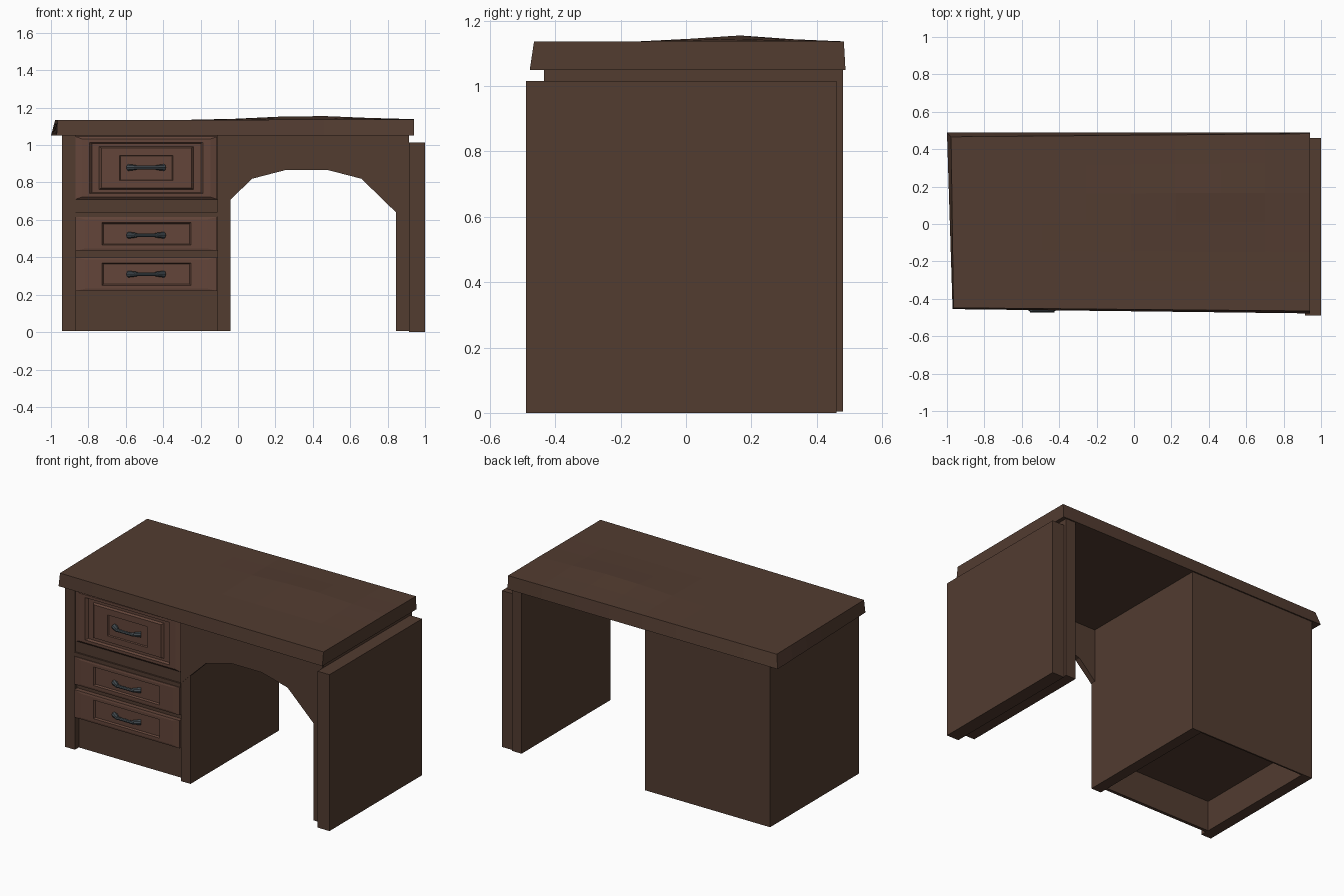
import bpy, bmesh, math
from mathutils import Vector

if "Cube" in bpy.data.objects:
    bpy.data.objects.remove(bpy.data.objects["Cube"])


def material(name, rgb):
    m = bpy.data.materials.new(name)
    m.diffuse_color = (*rgb, 1)
    m.use_nodes = True
    m.node_tree.nodes["Principled BSDF"].inputs["Base Color"].default_value = m.diffuse_color
    return m


WOOD = material("dark_wood", (0.085, 0.045, 0.03))
RED = material("drawer_wood", (0.125, 0.06, 0.042))
METAL = material("handle_metal", (0.06, 0.075, 0.085))


def finish(name, bm, mat):
    bmesh.ops.recalc_face_normals(bm, faces=bm.faces)
    me = bpy.data.meshes.new(name)
    bm.to_mesh(me)
    bm.free()
    me.materials.append(mat)
    ob = bpy.data.objects.new(name, me)
    bpy.context.collection.objects.link(ob)
    return ob


def box(name, x, y, z, mat=WOOD):
    bm = bmesh.new()
    bmesh.ops.create_cube(bm, size=1)
    for v in bm.verts:
        v.co = [r[0] + (c + 0.5) * (r[1] - r[0]) for c, r in zip(v.co, (x, y, z))]
    return finish(name, bm, mat)


def drawer(name, z0, z1, steps):
    """Moulded front: concentric rectangles (inset x, inset z, y) joined by strips."""
    bm = bmesh.new()
    rings = []
    for dx, dz, y in [(0, 0, -0.36)] + steps:
        a, b, c, d = -0.868 + dx, -0.112 - dx, z0 + dz, z1 - dz
        rings.append([bm.verts.new(p) for p in ((a, y, c), (b, y, c), (b, y, d), (a, y, d))])
    for p, q in zip(rings, rings[1:]):
        for i in range(4):
            j = (i + 1) % 4
            bm.faces.new((p[i], p[j], q[j], q[i]))
    bm.faces.new(rings[0])
    bm.faces.new(rings[-1])
    return finish(name, bm, RED)


def tube(bm, p, q, r1, r2):
    d = Vector(q) - Vector(p)
    m = d.to_track_quat('Z', 'Y').to_matrix().to_4x4()
    m.translation = (Vector(p) + Vector(q)) / 2
    bmesh.ops.create_cone(bm, cap_ends=True, segments=8, radius1=r1, radius2=r2,
                          depth=d.length, matrix=m)


def handle(name, z, y):
    bm = bmesh.new()
    cx = -0.491
    tube(bm, (cx - 0.065, -0.462, z), (cx + 0.065, -0.462, z), 0.010, 0.010)
    for s in (-1, 1):
        tube(bm, (cx + s * 0.095, y, z), (cx + s * 0.05, -0.462, z), 0.018, 0.012)
    return finish(name, bm, METAL)


# Worn, slightly warped table top
bm = bmesh.new()
NX, NY = 8, 6
low = [Vector(p) for p in ((-0.97, -0.455), (0.94, -0.478), (0.94, 0.488), (-1.0, 0.488))]
high = [Vector(p) for p in ((-0.965, -0.448), (0.94, -0.465), (0.94, 0.483), (-0.978, 0.466))]


def blend(q, u, v):
    return q[0].lerp(q[1], u).lerp(q[3].lerp(q[2], u), v)


top, bottom = {}, {}
for i in range(NX + 1):
    for j in range(NY + 1):
        u, v = i / NX, j / NY
        p = blend(high, u, v)
        bump = 0.02 * math.exp(-((p.x - 0.38) / 0.35) ** 2 - ((p.y - 0.16) / 0.17) ** 2)
        top[i, j] = bm.verts.new((p.x, p.y, 1.133 + 0.004 * u + bump))
        p = blend(low, u, v)
        if i in (0, NX) or j in (0, NY):
            bottom[i, j] = bm.verts.new((p.x, p.y, 1.05))
for i in range(NX):
    for j in range(NY):
        bm.faces.new((top[i, j], top[i + 1, j], top[i + 1, j + 1], top[i, j + 1]))
rim = ([(i, 0) for i in range(NX)] + [(NX, j) for j in range(NY)]
       + [(i, NY) for i in range(NX, 0, -1)] + [(0, j) for j in range(NY, 0, -1)])
for a, b in zip(rim, rim[1:] + rim[:1]):
    bm.faces.new((top[a], bottom[a], bottom[b], top[b]))
bm.faces.new([bottom[k] for k in rim])
finish("table_top", bm, WOOD)

# Right leg: thick outer slab and taller inner board
box("right_outer_panel", (0.915, 1.0), (-0.49, 0.46), (0, 1.015))
box("right_inner_panel", (0.845, 0.915), (-0.43, 0.48), (0.005, 1.05))

# Drawer cabinet carcass, open underneath
box("cabinet_left_side", (-0.94, -0.87), (-0.43, 0.48), (0.005, 1.05))
box("cabinet_right_side", (-0.11, -0.04), (-0.43, 0.48), (0.005, 1.05))
box("cabinet_back", (-0.87, -0.11), (0.47, 0.48), (0.005, 1.05))
box("cabinet_floor", (-0.87, -0.11), (-0.37, 0.47), (0.2, 0.22))
box("kick_board", (-0.87, -0.11), (-0.39, -0.37), (0.005, 0.22))
box("drawer_backing", (-0.87, -0.11), (-0.39, -0.37), (0.22, 1.05))
box("upper_rail", (-0.87, -0.11), (-0.425, -0.37), (0.64, 0.71))
box("rail_lip", (-0.87, -0.11), (-0.435, -0.37), (0.615, 0.64))
box("middle_rail", (-0.87, -0.11), (-0.41, -0.37), (0.40, 0.435))

# Arched apron over the knee space
bm = bmesh.new()
arch = [(-0.11, 1.05), (-0.11, 0.64), (0.075, 0.82), (0.26, 0.868), (0.475, 0.868),
        (0.66, 0.82), (0.845, 0.64), (0.912, 0.64), (0.912, 1.05)]
face = bm.faces.new([bm.verts.new((x, -0.435, z)) for x, z in arch])
ext = bmesh.ops.extrude_face_region(bm, geom=[face])
bmesh.ops.translate(bm, vec=(0, 0.035, 0),
                    verts=[g for g in ext["geom"] if isinstance(g, bmesh.types.BMVert)])
finish("arched_apron", bm, WOOD)

# Moulded drawer fronts
drawer("top_drawer", 0.71, 1.045, [
    (0, 0, -0.425), (0.034, 0.012, -0.435), (0.075, 0.03, -0.435), (0.087, 0.037, -0.42),
    (0.125, 0.053, -0.42), (0.137, 0.06, -0.435), (0.235, 0.1, -0.435), (0.24, 0.104, -0.428)])
small = [(0, 0, -0.44), (0.05, 0.012, -0.443), (0.14, 0.03, -0.443),
         (0.148, 0.036, -0.432)]
drawer("middle_drawer", 0.435, 0.615, small)
drawer("bottom_drawer", 0.22, 0.40, small)

# Pull handles
for n, z in (("top", 0.88), ("middle", 0.518), ("bottom", 0.31)):
    handle(n + "_handle", z, -0.43)
